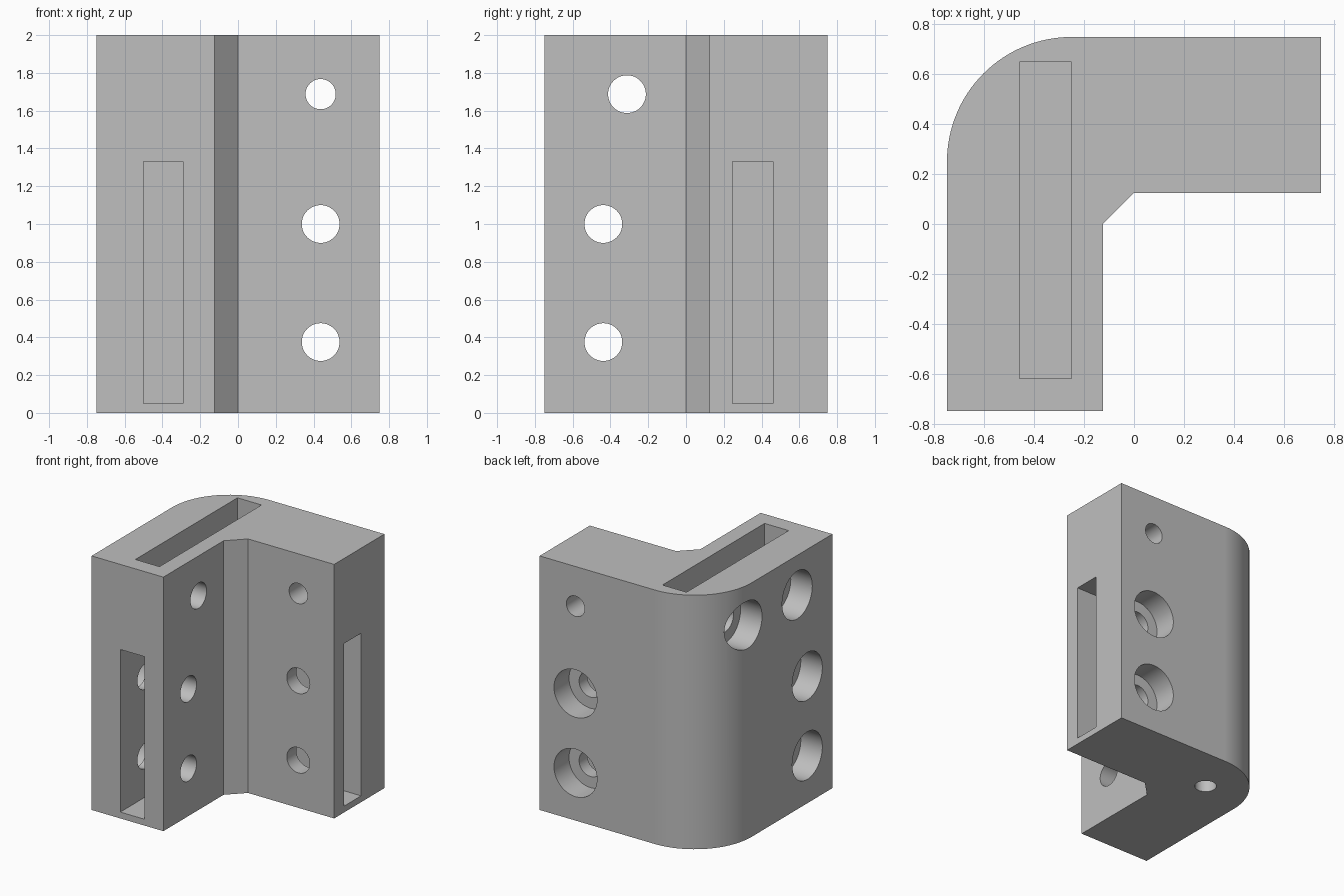
import bpy
import bmesh
from math import cos, sin, pi, radians
from mathutils import Vector

cube = bpy.data.objects.get("Cube")
if cube:
    bpy.data.objects.remove(cube, do_unlink=True)

grey = bpy.data.materials.new("plain grey")
grey.use_nodes = True
COLOUR = (0.52, 0.52, 0.52, 1)
grey.diffuse_color = COLOUR
grey.node_tree.nodes["Principled BSDF"].inputs["Base Color"].default_value = COLOUR


def make_object(name, bm):
    bmesh.ops.recalc_face_normals(bm, faces=bm.faces)
    mesh = bpy.data.meshes.new(name)
    bm.to_mesh(mesh)
    bm.free()
    mesh.materials.append(grey)
    obj = bpy.data.objects.new(name, mesh)
    bpy.context.collection.objects.link(obj)
    return obj


# L-shaped body: rounded outer corner, chamfered inner corner
HALF, INNER, RADIUS, HEIGHT = 0.75, 0.125, 0.5, 2
outline = [(-HALF, -HALF), (-INNER, -HALF), (-INNER, 0), (0, INNER),
           (HALF, INNER), (HALF, HALF)]
centre = HALF - RADIUS
STEPS = 32
for i in range(STEPS + 1):
    a = pi / 2 * (1 + i / STEPS)
    outline.append((-centre + RADIUS * cos(a), centre + RADIUS * sin(a)))
bm = bmesh.new()
base = bm.faces.new([bm.verts.new((x, y, 0)) for x, y in outline])
top = bmesh.ops.extrude_face_region(bm, geom=[base])["geom"]
bmesh.ops.translate(bm, vec=(0, 0, HEIGHT),
                    verts=[v for v in top if isinstance(v, bmesh.types.BMVert)])
body = make_object("corner_bracket", bm)
cutters = []


def slot(name, low, high):
    bm = bmesh.new()
    bmesh.ops.create_cube(bm, size=1)
    low, high = Vector(low), Vector(high)
    bmesh.ops.scale(bm, vec=high - low, verts=bm.verts)
    bmesh.ops.translate(bm, vec=(low + high) / 2, verts=bm.verts)
    cutters.append(make_object(name, bm))


def bore(name, start, end, radius):
    start, end = Vector(start), Vector(end)
    axis = end - start
    bm = bmesh.new()
    bmesh.ops.create_cone(bm, cap_ends=True, segments=48, radius1=radius,
                          radius2=radius, depth=axis.length)
    bmesh.ops.rotate(bm, verts=bm.verts,
                     matrix=Vector((0, 0, 1)).rotation_difference(axis).to_matrix())
    bmesh.ops.translate(bm, vec=(start + end) / 2, verts=bm.verts)
    cutters.append(make_object(name, bm))


# Slots in the two arm ends and in the top
slot("front_slot", (-0.5, -1, 0.05), (-0.29, -0.11, 1.33))
slot("side_slot", (0.11, 0.245, 0.05), (1, 0.46, 1.33))
slot("top_slot", (-0.46, -0.62, 1.37), (-0.25, 0.65, 2.2))

# Counterbored screw holes
HOLE, HEAD, PIN = 0.1, 0.1875, 0.08
FLOOR, OUT = 0.5625, 0.9
ARM, UPPER, HIGH = 0.4375, 0.3125, 1.6875
for y, z in ((-ARM, 0.375), (-ARM, 1), (-UPPER, HIGH), (UPPER, HIGH)):
    end = -INNER if y > 0 else 0.1
    bore("side_hole", (-OUT, y, z), (end, y, z), HOLE)
    bore("side_counterbore", (-OUT, y, z), (-FLOOR, y, z), HEAD)
for z in (0.375, 1):
    bore("back_hole", (ARM, OUT, z), (ARM, 0, z), HOLE)
    bore("back_counterbore", (ARM, OUT, z), (ARM, FLOOR, z), HEAD)

# Plain pin holes
bore("back_pin_hole", (ARM, OUT, HIGH), (ARM, 0, HIGH), PIN)
bore("bottom_pin_hole", (-0.375, 0.375, -0.2), (-0.375, 0.375, 0.65), PIN)

# Cut everything, then shade
bpy.ops.object.select_all(action='DESELECT')
body.select_set(True)
bpy.context.view_layer.objects.active = body
for cutter in cutters:
    mod = body.modifiers.new(cutter.name, 'BOOLEAN')
    mod.operation = 'DIFFERENCE'
    mod.solver = 'EXACT'
    mod.object = cutter
    bpy.ops.object.modifier_apply(modifier=mod.name)
    bpy.data.objects.remove(cutter, do_unlink=True)
bpy.ops.object.shade_smooth_by_angle(angle=radians(30))
weighted = body.modifiers.new("even_shading", 'WEIGHTED_NORMAL')
weighted.keep_sharp = True
